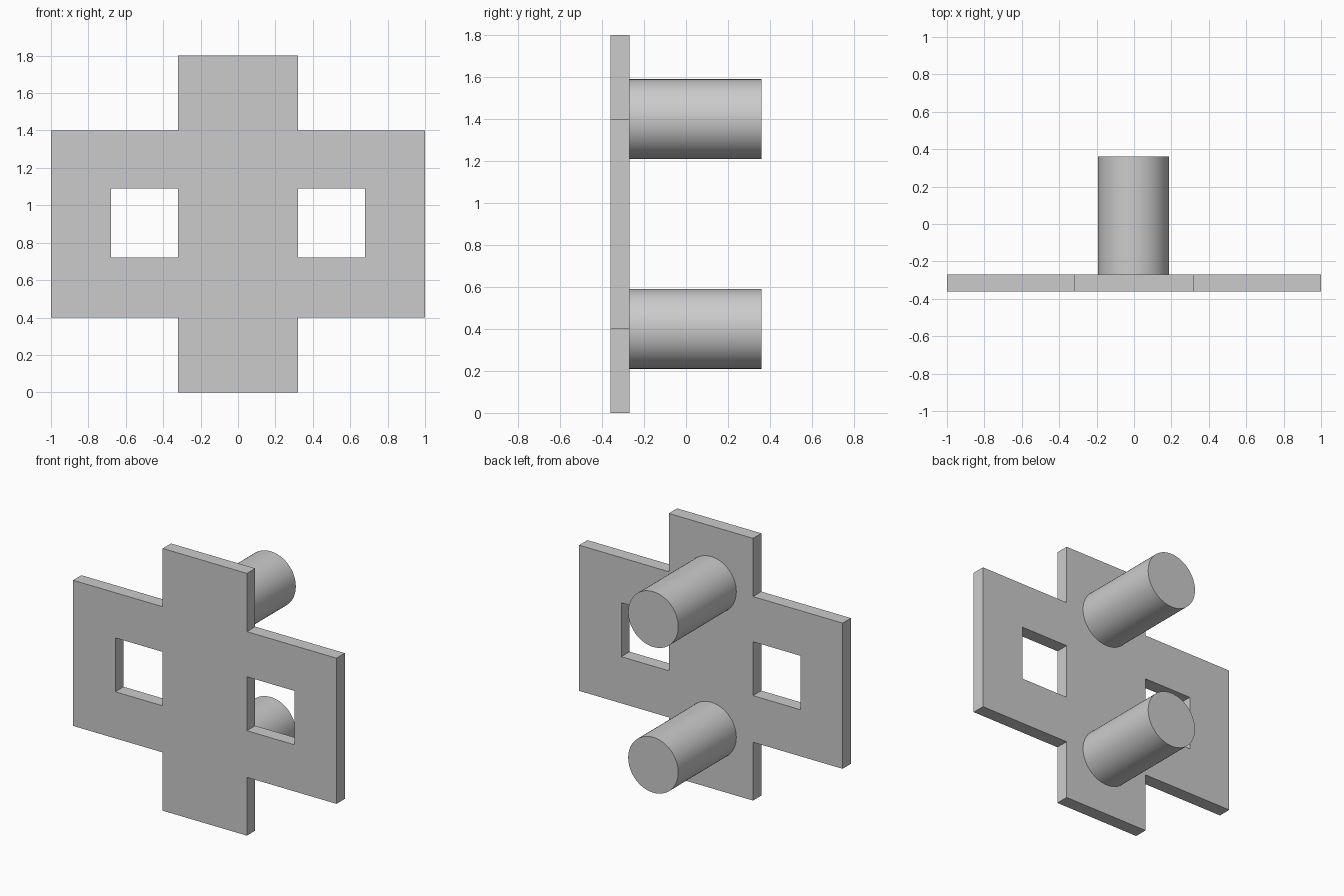
import bpy
import bmesh
import math

cube = bpy.data.objects.get("Cube")
if cube:
    bpy.data.objects.remove(cube, do_unlink=True)

grey = bpy.data.materials.new("light grey")
grey.use_nodes = True
grey.diffuse_color = (0.6, 0.6, 0.6, 1)
grey.node_tree.nodes["Principled BSDF"].inputs["Base Color"].default_value = (0.6, 0.6, 0.6, 1)

FRONT, PLATE_BACK, PEG_END = -0.36, -0.27, 0.36

# Cross-shaped plate with two windows: filled cells of an uneven grid, thickened
columns = [-1, -0.68, -0.32, 0.32, 0.68, 1]
rows = [0, 0.4, 0.72, 1.09, 1.4, 1.8]
layout = ["..#..",
          "#####",
          "#.#.#",
          "#####",
          "..#.."]

bm = bmesh.new()
for j, line in enumerate(layout):
    for i, cell in enumerate(line):
        if cell == "#":
            x0, x1 = columns[i:i + 2]
            z0, z1 = rows[j:j + 2]
            corners = [(x0, z0), (x1, z0), (x1, z1), (x0, z1)]
            bm.faces.new([bm.verts.new((x, FRONT, z)) for x, z in corners])
bmesh.ops.remove_doubles(bm, verts=bm.verts, dist=0.001)
extruded = bmesh.ops.extrude_face_region(bm, geom=bm.faces[:], use_keep_orig=True)
back_verts = [v for v in extruded["geom"] if isinstance(v, bmesh.types.BMVert)]
bmesh.ops.translate(bm, verts=back_verts, vec=(0, PLATE_BACK - FRONT, 0))
bmesh.ops.recalc_face_normals(bm, faces=bm.faces)
mesh = bpy.data.meshes.new("plate")
bm.to_mesh(mesh)
bm.free()
plate = bpy.data.objects.new("plate", mesh)
bpy.context.collection.objects.link(plate)
mesh.materials.append(grey)


# Round pegs on the back
def add_peg(name, z):
    bpy.ops.mesh.primitive_cylinder_add(
        vertices=64, radius=0.19, depth=PEG_END - PLATE_BACK,
        location=(-0.003, (PEG_END + PLATE_BACK) / 2, z),
        rotation=(math.pi / 2, 0, 0))
    peg = bpy.context.object
    peg.name = name
    peg.data.materials.append(grey)
    bpy.ops.object.shade_smooth_by_angle()


add_peg("lower_peg", 0.4)
add_peg("upper_peg", 1.4)
